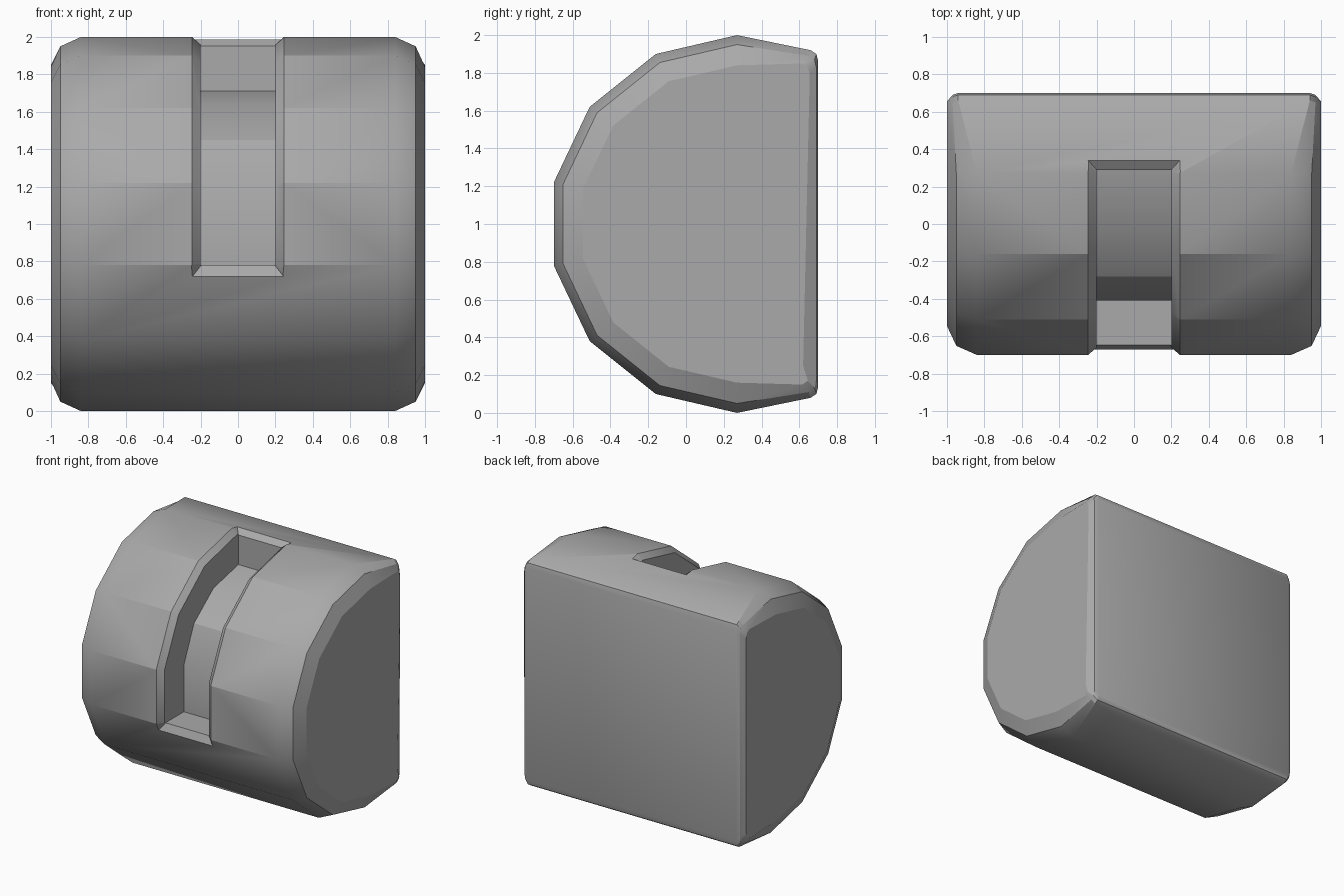
import bpy, bmesh, math

cube = bpy.data.objects.get("Cube")
if cube:
    bpy.data.objects.remove(cube, do_unlink=True)

grey = bpy.data.materials.new("plain grey")
grey.use_nodes = True
colour = (0.4, 0.4, 0.4, 1)
grey.diffuse_color = colour
grey.node_tree.nodes["Principled BSDF"].inputs["Base Color"].default_value = colour

CY, CZ = 0.27, 1.0   # centre of the rounded front
ARC = [(0.27, 2.0), (-0.16, 1.9), (-0.51, 1.62), (-0.70, 1.22)]
ARC += [(y, 2 - z) for y, z in reversed(ARC)]
BACK = [(0.66, 0.08), (0.69, 0.10), (0.70, 0.14)]
BACK += [(y, 2 - z) for y, z in reversed(BACK)]


def scaled(points, s):
    return [(CY + (y - CY) * s, CZ + (z - CZ) * s) for y, z in points]


def loft(name, rings):
    """Join matching closed rings with quads and cap both ends."""
    bm = bmesh.new()
    loops = [[bm.verts.new(p) for p in ring] for ring in rings]
    n = len(loops[0])
    for a, b in zip(loops, loops[1:]):
        for i in range(n):
            j = (i + 1) % n
            bm.faces.new((a[i], a[j], b[j], b[i]))
    bm.faces.new(loops[0])
    bm.faces.new(loops[-1])
    bmesh.ops.recalc_face_normals(bm, faces=bm.faces)
    mesh = bpy.data.meshes.new(name)
    bm.to_mesh(mesh)
    bm.free()
    mesh.materials.append(grey)
    obj = bpy.data.objects.new(name, mesh)
    bpy.context.collection.objects.link(obj)
    return obj


def section(side, x, s, back_x, back_in, drop):
    """Cross-section with a wide bevel round the front, a fine one at the back."""
    ring = [(side * x, y, z) for y, z in scaled(ARC, s)]
    for y, z in BACK:
        ring.append((side * back_x, y - back_in, z + (drop if z < CZ else -drop)))
    return ring


# Body: rounded front, flat back, bevelled ends
steps = [(0.84, 1.0, 0.94, 0, 0), (0.95, 0.95, 0.97, 0.01, 0.03),
         (1.0, 0.84, 1.0, 0.045, 0.07)]
rings = [section(-1, *s) for s in reversed(steps)] + [section(1, *s) for s in steps]
# The bevel on one side widens towards the bottom
rings[-1][10] = (1.0, 0.62, 0.25)
body = loft("body", rings)

# Slot with a stepped curved floor
slot_profile = [(0.29, 2.2), (0.29, 1.71), (-0.03, 1.64), (-0.28, 1.45),
                (-0.41, 1.16), (-0.41, 0.78), (-1.0, 0.78), (-1.0, 2.2)]
slot = loft("slot_cutter", [[(x, y, z) for y, z in slot_profile] for x in (-0.2, 0.2)])

# Chamfer round the slot rim: a ribbon that widens outwards
inner = [(0.285, 1.947)] + scaled(ARC[:5], 0.955) + [(-0.645, 0.782)]
outer = [(0.39, 2.02)] + scaled(ARC[:5], 1.04) + [(-0.695, 0.66)]
ribbon = [[(-0.195, *p), (0.195, *p), (0.29, *q), (-0.29, *q)]
          for p, q in zip(inner, outer)]
chamfer = loft("rim_cutter", ribbon)

bpy.context.view_layer.objects.active = body
for cutter in (slot, chamfer):
    cutter.hide_render = True
    mod = body.modifiers.new("cut", "BOOLEAN")
    mod.operation = "DIFFERENCE"
    mod.solver = "EXACT"
    mod.object = cutter
    bpy.ops.object.modifier_apply(modifier=mod.name)
    bpy.data.objects.remove(cutter, do_unlink=True)

bpy.ops.object.select_all(action="DESELECT")
body.select_set(True)
bpy.ops.object.shade_smooth_by_angle(angle=math.radians(25))
